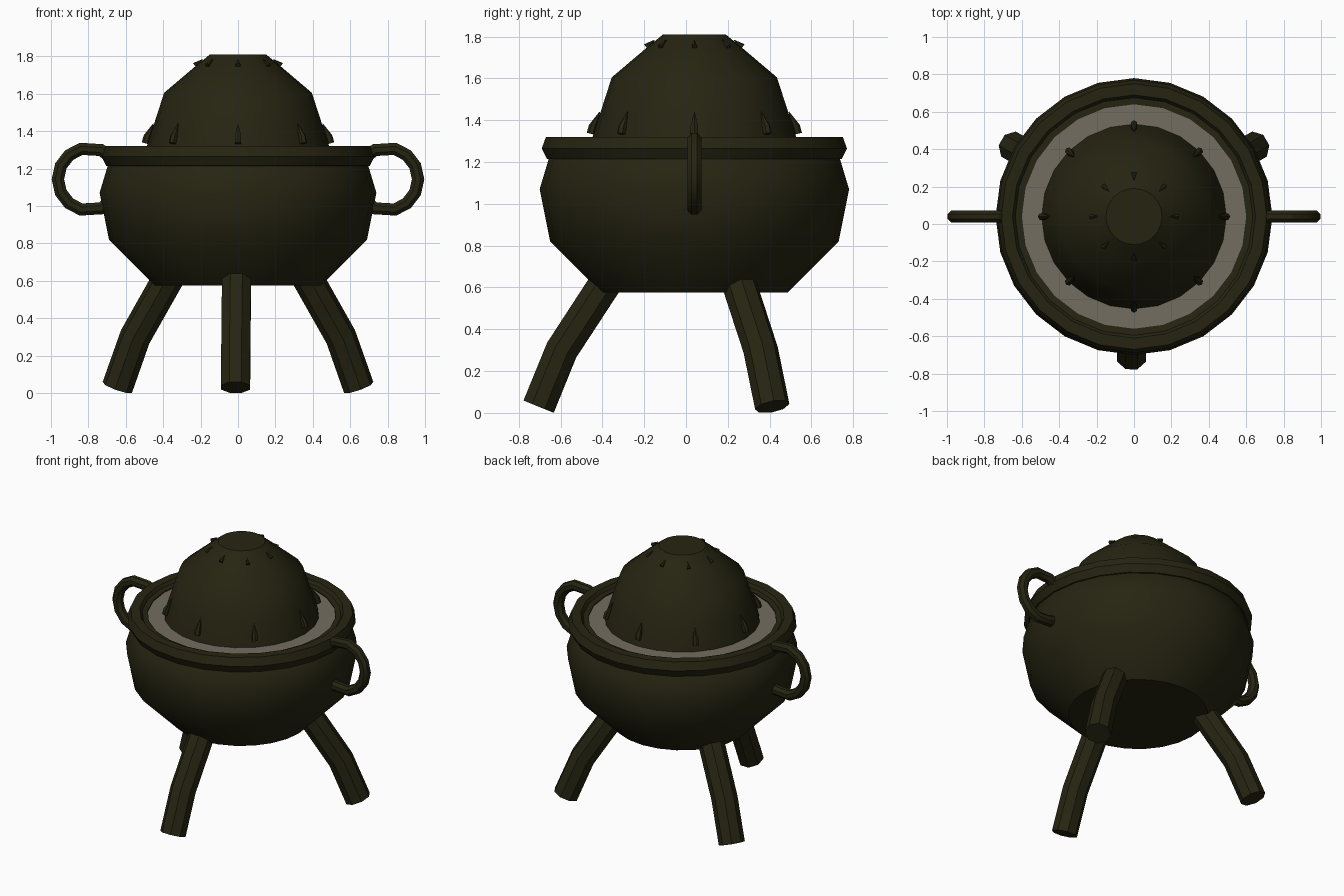
import bpy, bmesh, math
from mathutils import Vector

if "Cube" in bpy.data.objects:
    bpy.data.objects.remove(bpy.data.objects["Cube"])

CY = 0.04      # pot axis offset in y
SIDES = 24


def material(name, rgb):
    m = bpy.data.materials.new(name)
    m.diffuse_color = (*rgb, 1)
    m.use_nodes = True
    m.node_tree.nodes["Principled BSDF"].inputs["Base Color"].default_value = m.diffuse_color
    return m


IRON = material("dark olive iron", (0.0195, 0.018, 0.0058))
FILL = material("warm grey", (0.17, 0.155, 0.115))


def finish(bm, name, mat, angle):
    bmesh.ops.remove_doubles(bm, verts=bm.verts, dist=1e-5)
    bmesh.ops.recalc_face_normals(bm, faces=bm.faces)
    me = bpy.data.meshes.new(name)
    bm.to_mesh(me)
    bm.free()
    me.materials.append(mat)
    ob = bpy.data.objects.new(name, me)
    bpy.context.collection.objects.link(ob)
    bpy.ops.object.select_all(action='DESELECT')
    ob.select_set(True)
    bpy.context.view_layer.objects.active = ob
    bpy.ops.object.shade_smooth_by_angle(angle=math.radians(angle))
    return ob


def lathe(name, profile, mat, closed=False):
    """Spin an (r, z) profile around the pot axis."""
    bm = bmesh.new()
    vs = [bm.verts.new((r, CY, z)) for r, z in profile]
    pairs = list(zip(vs, vs[1:])) + ([(vs[-1], vs[0])] if closed else [])
    edges = [bm.edges.new(p) for p in pairs]
    bmesh.ops.spin(bm, geom=vs + edges, cent=(0, CY, 0), axis=(0, 0, 1),
                   angle=2 * math.pi, steps=SIDES, use_merge=False)
    return finish(bm, name, mat, 36)


def add_tube(bm, pts, radii, side, n):
    """Sweep an n-gon along planar points; side is the plane's normal."""
    rings = []
    for i, p in enumerate(pts):
        a = (p - pts[i - 1]).normalized() if i else Vector()
        b = (pts[i + 1] - p).normalized() if i + 1 < len(pts) else Vector()
        up = side.cross((a + b).normalized())
        rings.append([bm.verts.new(p + radii[i] * (side * math.cos(t) + up * math.sin(t)))
                      for t in (2 * math.pi * (k + 0.5) / n for k in range(n))])
    for r0, r1 in zip(rings, rings[1:]):
        for k in range(n):
            j = (k + 1) % n
            bm.faces.new((r0[k], r0[j], r1[j], r1[k]))
    bm.faces.new(rings[0][::-1])
    bm.faces.new(rings[-1])


def radial(rz, deg):
    """Place (r, z) points in the upright plane at a given compass angle."""
    a = math.radians(deg)
    pts = [Vector((r * math.cos(a), CY + r * math.sin(a), z)) for r, z in rz]
    return pts, Vector((-math.sin(a), math.cos(a), 0))


# bowl, rim, contents and domed lid
lathe("bowl", [(0, 0.575), (0.445, 0.575), (0.69, 0.82), (0.74, 1.07),
               (0.695, 1.22), (0.66, 1.25), (0, 1.25)], IRON)
lathe("rim", [(0.68, 1.21), (0.705, 1.215), (0.73, 1.265), (0.71, 1.32),
              (0.65, 1.32), (0.635, 1.298), (0.6, 1.295), (0.6, 1.24)], IRON, closed=True)
lathe("filling", [(0, 1.26), (0.62, 1.26), (0.62, 1.288), (0, 1.288)], FILL)
lathe("dome", [(0, 1.27), (0.497, 1.27), (0.49, 1.31), (0.45, 1.435),
               (0.395, 1.605), (0.23, 1.745), (0.15, 1.81), (0, 1.81)], IRON)

# two rows of small spikes on the dome
for name, path, radii in (
        ("lower_spikes", [(0.495, 1.335), (0.486, 1.37), (0.452, 1.44)], [0.02, 0.02, 0.002]),
        ("upper_spikes", [(0.232, 1.752), (0.19, 1.783)], [0.014, 0.002])):
    bm = bmesh.new()
    for k in range(8):
        pts, side = radial(path, 45 * k)
        add_tube(bm, pts, radii, side, 6)
    finish(bm, name, IRON, 30)

# ring handles on both sides
arc = [(0.795 + 0.168 * math.cos(math.radians(t)), 1.143 + 0.168 * math.sin(math.radians(t)))
       for t in (-140, -112, -75, -50, -25, 0, 25, 50, 75, 112, 140)]
for name, deg in (("right_handle", 0), ("left_handle", 180)):
    bm = bmesh.new()
    pts, side = radial(arc, deg)
    add_tube(bm, pts, [0.036] * len(pts), side, 8)
    finish(bm, name, IRON, 30)

# three bent legs
for name, deg in (("front_leg", 269), ("back_right_leg", 30), ("back_left_leg", 150)):
    bm = bmesh.new()
    pts, side = radial([(0.4, 0.66), (0.635, 0.3), (0.745, 0.03)], deg)
    add_tube(bm, pts, [0.084] * 3, side, 8)
    finish(bm, name, IRON, 30)
